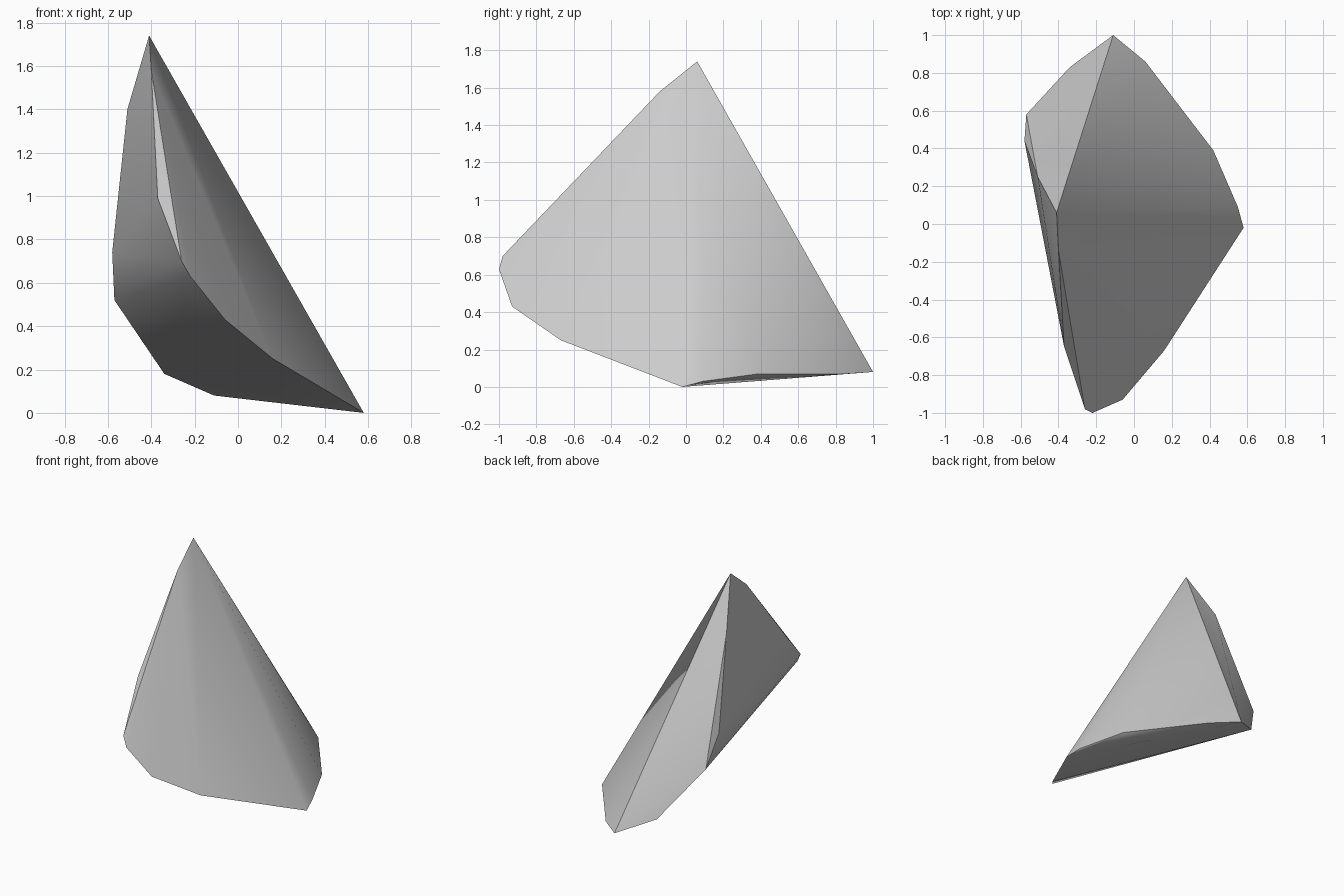
import bpy
import bmesh
import math

default_cube = bpy.data.objects.get("Cube")
if default_cube:
    bpy.data.objects.remove(default_cube, do_unlink=True)


def make_material(name, colour):
    material = bpy.data.materials.new(name)
    material.use_nodes = True
    material.diffuse_color = colour
    material.node_tree.nodes["Principled BSDF"].inputs["Base Color"].default_value = colour
    return material


# Corner points of the shard, grouped by the ridge they form
apex = [(-.41, .06, 1.74)]
front_rim = [(.58, -.02, 0), (.16, -.67, .25), (-.06, -.93, .43),
             (-.22, -1, .63), (-.26, -.98, .70)]
front_ridge = [(-.37, -.65, .99), (-.40, -.14, 1.58)]
side_ridge = [(-.51, .25, 1.40), (-.58, .44, .74), (-.57, .58, .52)]
back_rim = [(-.34, .83, .18), (-.11, 1, .08), (.06, .86, .07),
            (.42, .39, .07), (.55, .09, .03)]

# Faceted shard: the convex skin around all the ridges
shard_mesh = bmesh.new()
for point in apex + front_rim + front_ridge + side_ridge + back_rim:
    shard_mesh.verts.new(point)
hull = bmesh.ops.convex_hull(shard_mesh, input=shard_mesh.verts[:])
leftovers = [item for item in set(hull["geom_interior"] + hull["geom_unused"])
             if isinstance(item, bmesh.types.BMVert)]
if leftovers:
    bmesh.ops.delete(shard_mesh, geom=leftovers, context="VERTS")
bmesh.ops.recalc_face_normals(shard_mesh, faces=shard_mesh.faces[:])

mesh = bpy.data.meshes.new("stone_shard")
shard_mesh.to_mesh(mesh)
shard_mesh.free()
mesh.materials.append(make_material("stone_grey", (.6, .6, .6, 1)))

shard = bpy.data.objects.new("stone_shard", mesh)
bpy.context.collection.objects.link(shard)

# Soft blends on shallow folds, crisp edges on the main ridges
bpy.ops.object.select_all(action="DESELECT")
shard.select_set(True)
bpy.context.view_layer.objects.active = shard
bpy.ops.object.shade_smooth_by_angle(angle=math.radians(30))
